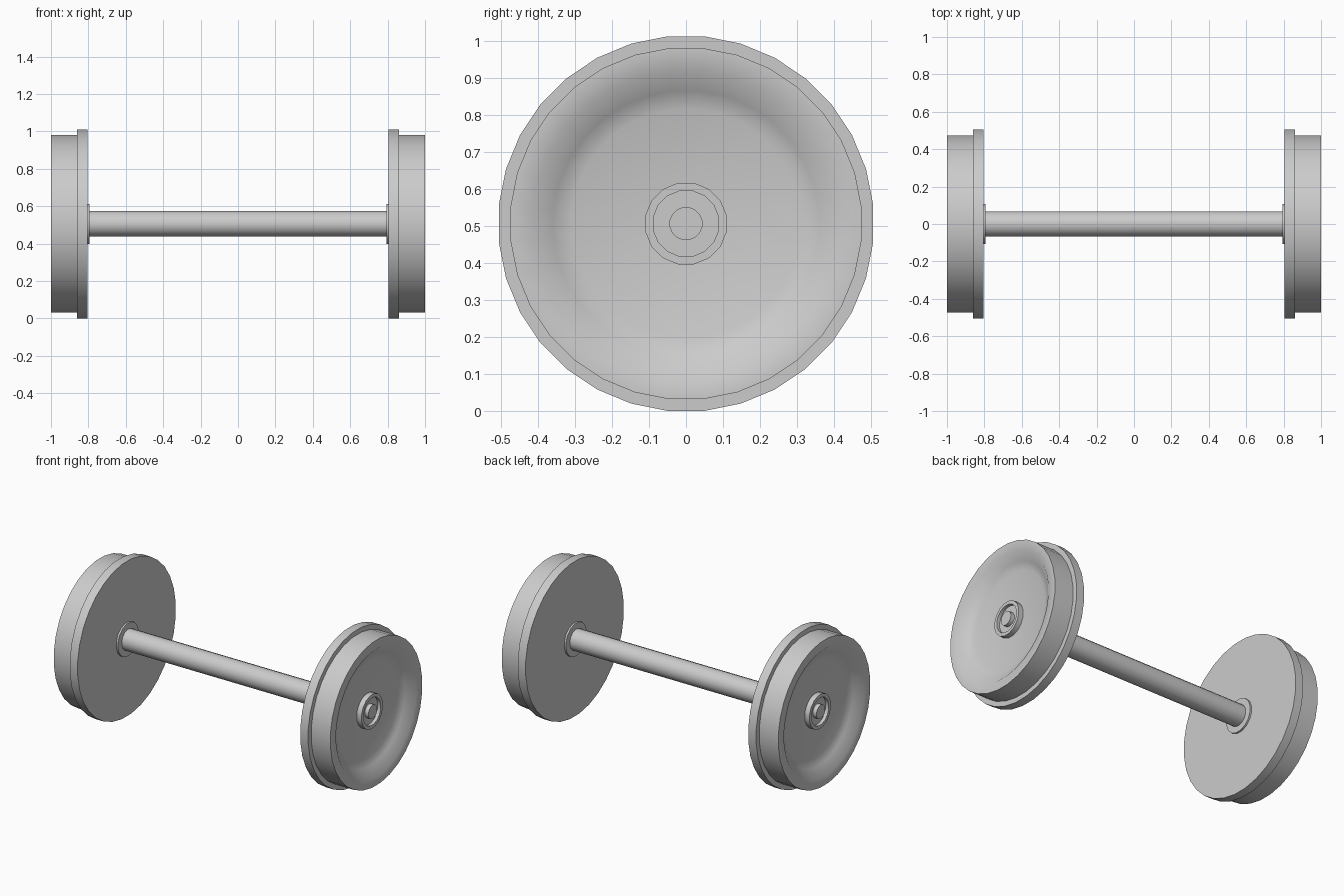
import bpy, bmesh
from math import sin, cos, pi, radians

if "Cube" in bpy.data.objects:
    bpy.data.objects.remove(bpy.data.objects["Cube"])

AXLE_Z = 0.506


def lathe(name, profile, segments, mirrored=True):
    """Revolve (x, radius) points about the axle line; optionally mirror to -x."""
    bm = bmesh.new()
    rings = []
    for x, r in profile:
        if r == 0:
            rings.append([bm.verts.new((x, 0, 0))] * segments)
        else:
            angles = [(i + 0.5) * 2 * pi / segments for i in range(segments)]
            rings.append([bm.verts.new((x, r * cos(a), r * sin(a))) for a in angles])
    for a, b in zip(rings, rings[1:]):
        for i in range(segments):
            j = (i + 1) % segments
            corners = list(dict.fromkeys((a[i], a[j], b[j], b[i])))
            bm.faces.new(corners)
    bmesh.ops.recalc_face_normals(bm, faces=bm.faces)
    mesh = bpy.data.meshes.new(name)
    bm.to_mesh(mesh)
    bm.free()
    obj = bpy.data.objects.new(name, mesh)
    bpy.context.collection.objects.link(obj)
    obj.location.z = AXLE_Z
    if mirrored:
        obj.modifiers.new("mirror", 'MIRROR').use_mirror_merge = False
    bpy.ops.object.select_all(action='DESELECT')
    obj.select_set(True)
    bpy.context.view_layer.objects.active = obj
    bpy.ops.object.shade_smooth_by_angle(angle=radians(40))
    return obj


# Flanged wheels: flat inner face, flange, tread, dished outer face
lathe("wheels", [(0.805, 0), (0.805, 0.508), (0.862, 0.508), (0.862, 0.476),
                 (1.0, 0.476), (1.0, 0.416), (0.955, 0.36), (0.938, 0.31),
                 (0.935, 0)], 32)

# Outer hubs: raised ring with a recess and a round axle end
lathe("hub_rings", [(0.93, 0), (0.93, 0.112), (0.97, 0.112), (0.97, 0.09),
                    (0.948, 0.09), (0.948, 0.045), (0.975, 0.045), (0.975, 0)], 16)

# Collars where the axle enters the wheels
lathe("axle_collars", [(0.81, 0), (0.81, 0.109), (0.793, 0.109), (0.793, 0)], 16)

# Axle
lathe("axle", [(-0.81, 0), (-0.81, 0.069), (0.81, 0.069), (0.81, 0)], 16, False)
